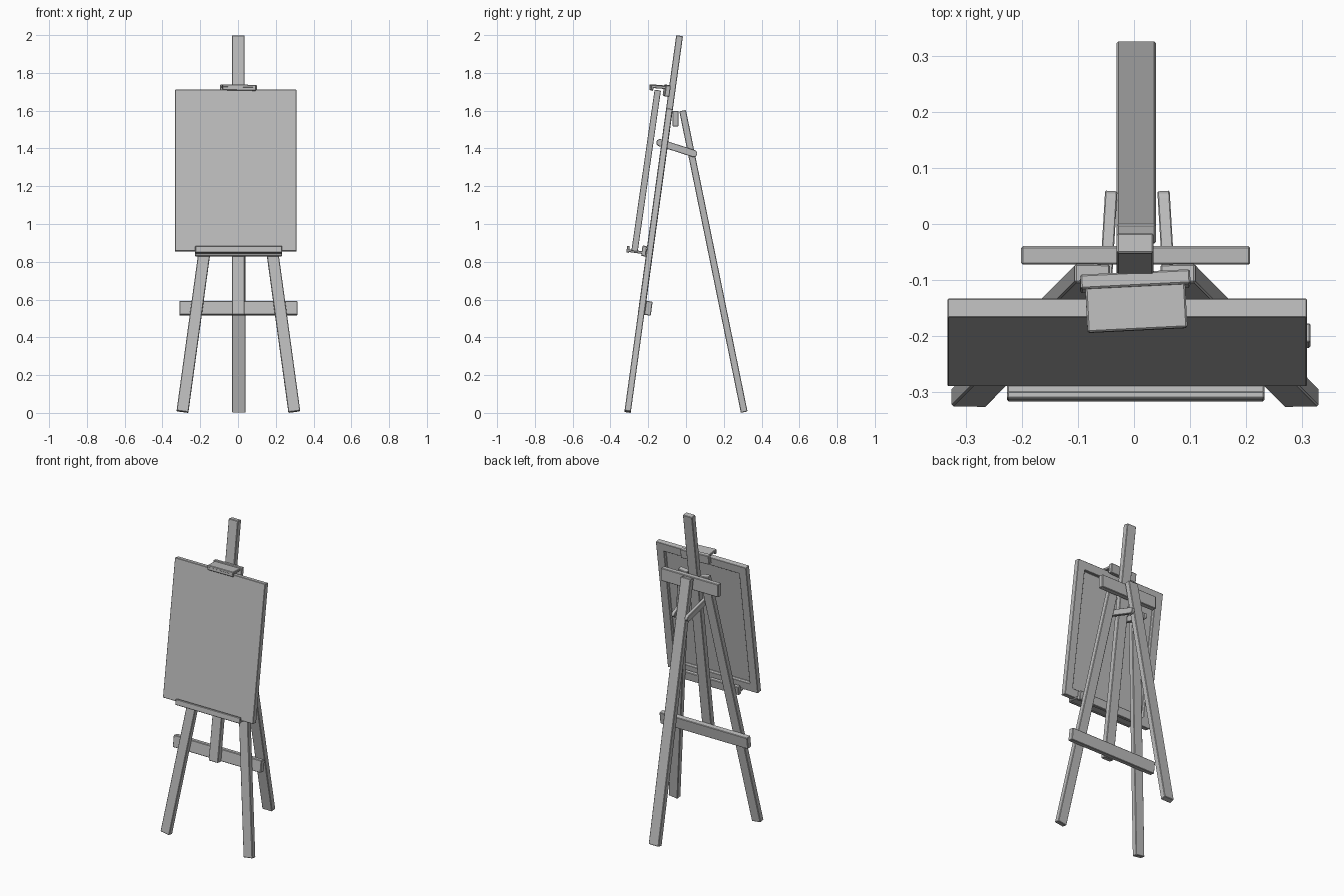
import bpy, bmesh
from math import sin, cos, pi
from mathutils import Vector, Matrix, Euler

cube = bpy.data.objects.get("Cube")
if cube:
    bpy.data.objects.remove(cube)

LEAN = -0.137          # backward tilt of the front frame
MID = 0.002            # centre line of the stand

mat = bpy.data.materials.new("plain grey")
mat.use_nodes = True
GREY = (0.5, 0.5, 0.5, 1)
mat.diffuse_color = GREY
mat.node_tree.nodes["Principled BSDF"].inputs["Base Color"].default_value = GREY


def finish(name, bm, matrix, bevel=0.003):
    mesh = bpy.data.meshes.new(name)
    bmesh.ops.recalc_face_normals(bm, faces=bm.faces)
    bm.to_mesh(mesh)
    bm.free()
    mesh.materials.append(mat)
    ob = bpy.data.objects.new(name, mesh)
    bpy.context.collection.objects.link(ob)
    ob.matrix_world = matrix
    if bevel:
        mod = ob.modifiers.new("soft edges", 'BEVEL')
        mod.width = bevel
        mod.segments = 1
        mod.limit_method = 'ANGLE'
    return ob


def cuboid(size):
    bm = bmesh.new()
    bmesh.ops.create_cube(bm, size=1)
    bmesh.ops.scale(bm, vec=size, verts=bm.verts)
    return bm


def box(name, centre, size, rot=(LEAN, 0, 0)):
    matrix = Matrix.Translation(centre) @ Euler(rot).to_matrix().to_4x4()
    return finish(name, cuboid(size), matrix)


def beam(name, start, end, width, depth):
    """Square-ended bar between two points, its width kept near world x."""
    a, b = Vector(start), Vector(end)
    z = (b - a).normalized()
    y = z.cross(Vector((1, 0, 0))).normalized()
    x = y.cross(z)
    matrix = Matrix((x, y, z)).transposed().to_4x4()
    matrix.translation = (a + b) / 2
    return finish(name, cuboid((width, depth, (b - a).length)), matrix)


# Legs and mast
for side, s in (("left", 1), ("right", -1)):
    beam(f"{side}_front_leg", (MID + s * 0.296, -0.309, 0.006),
         (MID + s * 0.076, -0.088, 1.607), 0.063, 0.034)
beam("rear_leg", (0.004, 0.308, 0.004), (0.004, -0.018, 1.6), 0.07, 0.036)
beam("mast", (MID, -0.238, 0.518), (MID, -0.034, 1.997), 0.066, 0.036)

# Cross bars behind the front legs
box("lower_crossbar", (0.002, -0.199, 0.554), (0.625, 0.035, 0.075))
box("upper_crossbar", (0.003, -0.056, 1.558), (0.408, 0.033, 0.082), (0, 0, 0))

# Rounded braces joining the mast to the rear leg
for side, s in (("left", 1), ("right", -1)):
    bm = bmesh.new()
    ring = []
    for end, start in ((1, -pi / 2), (-1, pi / 2)):
        for i in range(7):
            t = start + pi * i / 6
            ring.append(bm.verts.new((-0.011, end * 0.094 + 0.019 * cos(t), 0.019 * sin(t))))
    face = bm.faces.new(ring)
    grown = bmesh.ops.extrude_face_region(bm, geom=[face])["geom"]
    bmesh.ops.translate(bm, vec=(0.022, 0, 0),
                        verts=[v for v in grown if isinstance(v, bmesh.types.BMVert)])
    matrix = (Matrix.Translation((0.006 + s * 0.053, -0.049, 1.402))
              @ Euler((-0.31, 0, s * 0.06)).to_matrix().to_4x4())
    finish(f"{side}_brace", bm, matrix, 0.002)

# Canvas with a recessed back
bm = cuboid((0.641, 0.034, 0.862))
back = max(bm.faces, key=lambda f: f.calc_center_median().y)
bmesh.ops.inset_region(bm, faces=[back], thickness=0.075)
inner = bmesh.ops.extrude_face_region(bm, geom=[back])["geom"]
bmesh.ops.delete(bm, geom=[back], context='FACES_ONLY')
bmesh.ops.translate(bm, vec=(0, -0.02, 0),
                    verts=[v for v in inner if isinstance(v, bmesh.types.BMVert)])
finish("canvas", bm, Matrix.Translation((-0.012, -0.211, 1.282)) @ Matrix.Rotation(-0.143, 4, 'X'),
       0.002)

# Lower shelf that carries the canvas
box("shelf_plate", (0.003, -0.262, 0.853), (0.459, 0.095, 0.014))
box("shelf_lip", (0.003, -0.307, 0.866), (0.459, 0.014, 0.036))
box("shelf_back", (0.003, -0.222, 0.857), (0.459, 0.024, 0.056))

# Upper clamp, slightly askew
ASKEW = (-0.08, 0.02, 0.05)
box("clamp_plate", (0.004, -0.147, 1.727), (0.178, 0.085, 0.016), ASKEW)
box("clamp_lip", (0.006, -0.183, 1.722), (0.178, 0.012, 0.03), ASKEW)
box("clamp_back", (0.002, -0.102, 1.706), (0.196, 0.026, 0.06), (LEAN, 0.02, 0.05))
